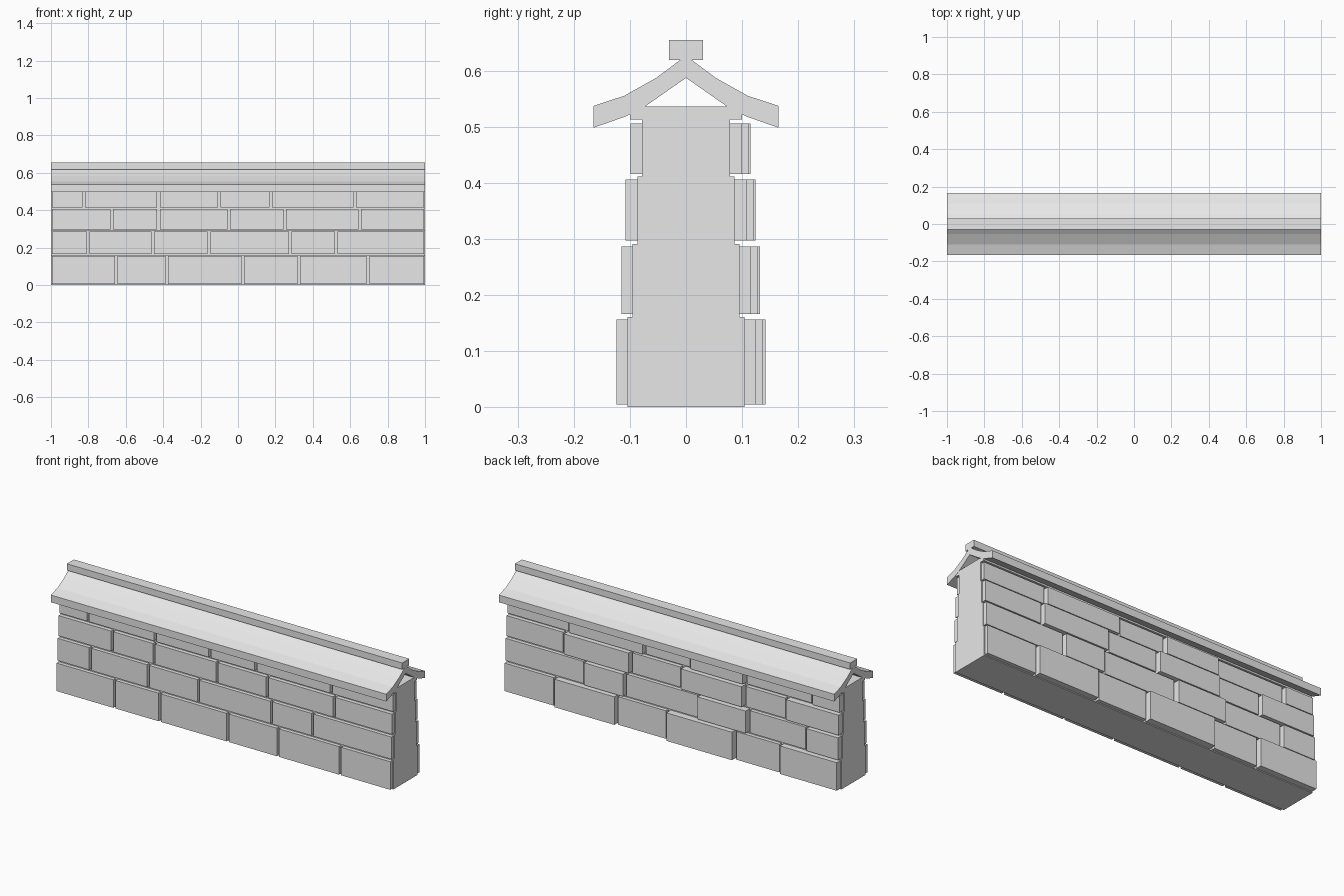
import bpy, bmesh

cube = bpy.data.objects.get("Cube")
if cube:
    bpy.data.objects.remove(cube, do_unlink=True)

# Single pale stone colour
stone = bpy.data.materials.new("pale_stone")
stone.use_nodes = True
stone.diffuse_color = (0.8, 0.8, 0.8, 1)
stone.node_tree.nodes["Principled BSDF"].inputs["Base Color"].default_value = (0.8, 0.8, 0.8, 1)


def extrude_profile(name, half, length):
    """Mirror a half outline (y, z) and sweep it along x."""
    outline = half + [(-y, z) for y, z in reversed(half) if y > 0]
    bm = bmesh.new()
    face = bm.faces.new([bm.verts.new((-length, y, z)) for y, z in outline])
    swept = bmesh.ops.extrude_face_region(bm, geom=[face])["geom"]
    verts = [v for v in swept if isinstance(v, bmesh.types.BMVert)]
    bmesh.ops.translate(bm, verts=verts, vec=(2 * length, 0, 0))
    return finish(name, bm)


def finish(name, bm):
    bmesh.ops.recalc_face_normals(bm, faces=bm.faces)
    mesh = bpy.data.meshes.new(name)
    bm.to_mesh(mesh)
    bm.free()
    mesh.materials.append(stone)
    obj = bpy.data.objects.new(name, mesh)
    bpy.context.scene.collection.objects.link(obj)
    return obj


def box(bm, x0, x1, y0, y1, z0, z1):
    verts = bmesh.ops.create_cube(bm, size=1)["verts"]
    bmesh.ops.scale(bm, verts=verts, vec=(x1 - x0, y1 - y0, z1 - z0))
    bmesh.ops.translate(bm, verts=verts,
                        vec=((x0 + x1) / 2, (y0 + y1) / 2, (z0 + z1) / 2))


# Stepped wall core with a small ledge under the roof
extrude_profile("wall_core", [
    (0.104, 0), (0.104, 0.161), (0.095, 0.161), (0.095, 0.291),
    (0.086, 0.291), (0.086, 0.411), (0.078, 0.411), (0.078, 0.513),
    (0.1, 0.513), (0.1, 0.536)], 0.999)

# Curved roof shell, open beneath the ridge
extrude_profile("roof", [
    (0, 0.587), (0.073, 0.536), (0.108, 0.518), (0.165, 0.498),
    (0.165, 0.537), (0.11, 0.555), (0.053, 0.587), (0.01, 0.619)], 1)

# Ridge beam
bm = bmesh.new()
box(bm, -1, 1, -0.03, 0.03, 0.619, 0.654)
finish("ridge_beam", bm)

# Courses: bottom, top, core depth, face depth, two raised depths, joints
courses = [
    (0.005, 0.156, 0.104, 0.124, 0.137, 0.142, [-0.65, -0.38, 0.025, 0.325, 0.695]),
    (0.166, 0.286, 0.095, 0.115, 0.127, 0.132, [-0.80, -0.455, -0.155, 0.28, 0.525]),
    (0.297, 0.406, 0.086, 0.108, 0.121, 0.124, [-0.675, -0.425, -0.05, 0.25, 0.65]),
    (0.416, 0.506, 0.078, 0.099, 0.112, 0.115, [-0.825, -0.425, -0.10, 0.175, 0.625]),
]
GAP = 0.007

for row, (z0, z1, core, face, mid, high, joints) in enumerate(courses, 1):
    edges = [-0.995 - GAP] + joints + [0.995 + GAP]
    front, back = bmesh.new(), bmesh.new()
    for i, (a, b) in enumerate(zip(edges, edges[1:])):
        x0, x1 = a + GAP, b - GAP
        box(front, x0, x1, -face, -core + 0.005, z0, z1)
        # Every second stone on the back stands proud
        depth = face if i % 2 else (high if i == 2 else mid)
        box(back, x0, x1, core - 0.005, depth, z0, z1)
    finish(f"front_stones_row_{row}", front)
    finish(f"back_stones_row_{row}", back)
